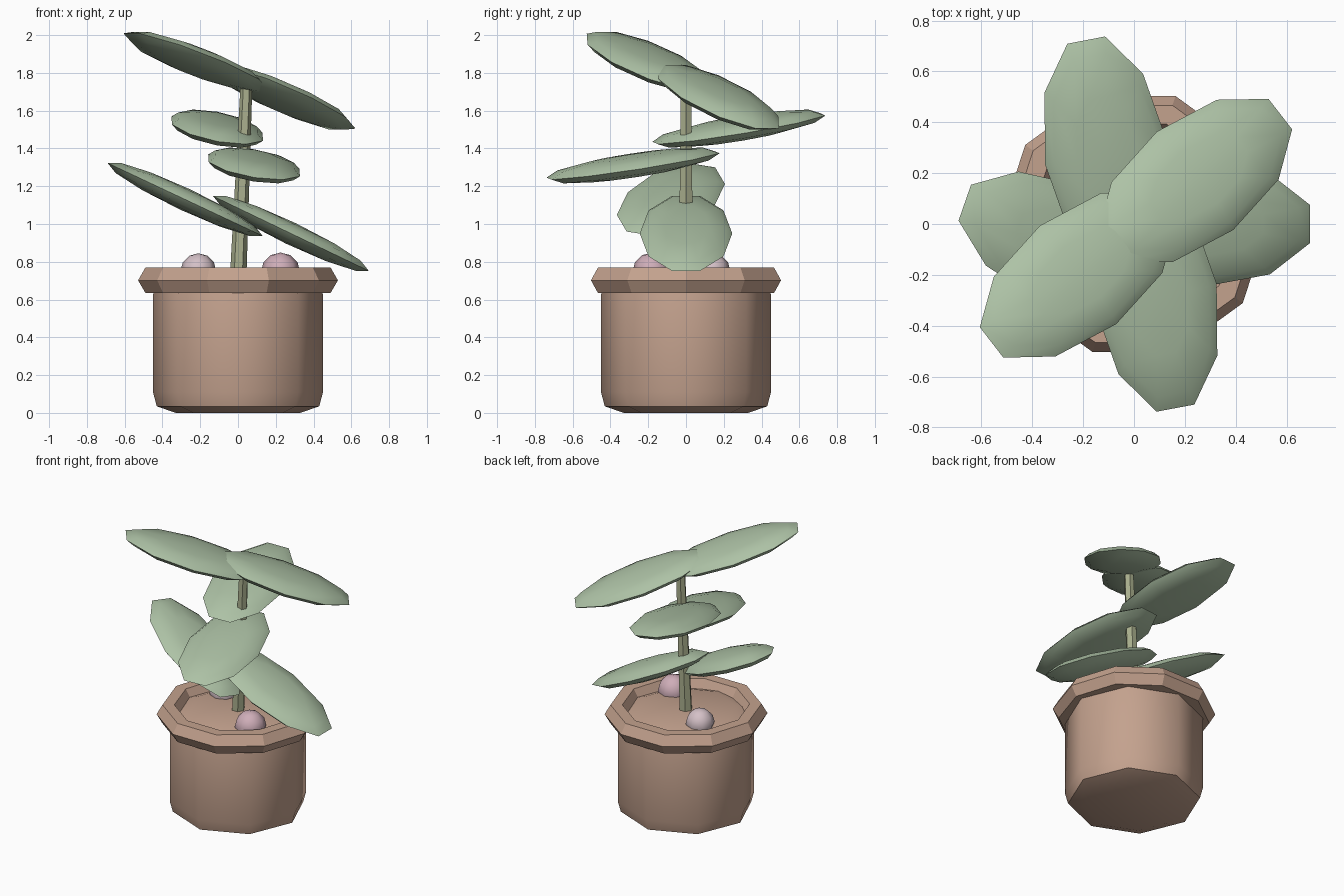
import bpy, bmesh
from math import sin, cos, pi, radians
from mathutils import Matrix, Vector

if "Cube" in bpy.data.objects:
    bpy.data.objects.remove(bpy.data.objects["Cube"])


def material(name, rgb):
    m = bpy.data.materials.new(name)
    m.diffuse_color = (*rgb, 1)
    m.use_nodes = True
    m.node_tree.nodes["Principled BSDF"].inputs["Base Color"].default_value = m.diffuse_color
    return m


CLAY = material("clay", (0.55, 0.36, 0.27))
LEAF = material("leaf_green", (0.42, 0.54, 0.38))
STEM = material("stem_green", (0.40, 0.43, 0.27))
PINK = material("pink_stone", (0.62, 0.42, 0.48))
PALE = material("pale_stone", (0.66, 0.53, 0.57))


def lathe(name, profile, sides, mat, matrix=Matrix(), phase=0, closed=False, sharp=180):
    """Revolve (radius, z) points; open profiles are capped, closed ones loop."""
    bm = bmesh.new()
    rings = []
    for r, z in profile:
        if r < 1e-5:
            rings.append([bm.verts.new((0, 0, z))] * sides)
        else:
            rings.append([bm.verts.new((r * cos(phase + 2 * pi * i / sides),
                                        r * sin(phase + 2 * pi * i / sides), z))
                          for i in range(sides)])
    pairs = list(zip(rings, rings[1:]))
    if closed:
        pairs.append((rings[-1], rings[0]))
    for a, b in pairs:
        for i in range(sides):
            j = (i + 1) % sides
            bm.faces.new(list(dict.fromkeys((a[i], a[j], b[j], b[i]))))
    if not closed:
        for ring in (rings[0], rings[-1]):
            if ring[0] is not ring[1]:
                bm.faces.new(ring)
    bm.transform(matrix)
    bmesh.ops.recalc_face_normals(bm, faces=bm.faces)
    me = bpy.data.meshes.new(name)
    bm.to_mesh(me)
    bm.free()
    me.materials.append(mat)
    me.shade_smooth()
    if sharp < 180:
        me.set_sharp_from_angle(angle=radians(sharp))
    ob = bpy.data.objects.new(name, me)
    bpy.context.collection.objects.link(ob)
    return ob


def ball(rings):
    """Half circle profile of a unit ball."""
    return [(sin(pi * i / rings), -cos(pi * i / rings)) for i in range(rings + 1)]


# Pot body with rounded bottom and top
lathe("pot_body", [(0.33, 0), (0.43, 0.035), (0.45, 0.11),
                   (0.45, 0.625), (0.43, 0.70), (0.33, 0.735)], 8, CLAY, sharp=50)

# Faceted rim: hexagonal section around ten sides
lathe("pot_rim", [(0.452 + 0.077 * cos(k * pi / 3), 0.702 + 0.077 * sin(k * pi / 3))
                  for k in range(6)], 10, CLAY, closed=True, sharp=30)

# Slightly leaning, tapering stem
lean = Matrix.Identity(4)
lean[0][2] = 0.043
lean[0][3] = -0.03
lathe("stem", [(0.044, 0.70), (0.031, 1.77)], 6, STEM, lean, sharp=30)

# Stones resting in the pot
for name, pos, r, mat in (("stone_front", (0.225, -0.18, 0.745), 0.104, PINK),
                          ("stone_back", (-0.21, 0.14, 0.75), 0.095, PALE)):
    lathe(name, ball(6), 8, mat, Matrix.Translation(pos) @ Matrix.Scale(r, 4))


# Leaves: flattened ten-sided balls lying in a plane with slopes dz/dx, dz/dy
def leaf(name, centre, yaw, sx, sy):
    up = Vector((-sx, -sy, 1)).normalized()
    along = Vector((cos(radians(yaw)), sin(radians(yaw)), 0))
    along.z = along.x * sx + along.y * sy
    along.normalize()
    side = up.cross(along)
    rot = Matrix((along, side, up)).transposed().to_4x4()
    m = Matrix.Translation(centre) @ rot @ Matrix.Diagonal((0.48, 0.245, 0.06, 1))
    lathe(name, ball(6), 10, LEAF, m, phase=pi / 10, sharp=60)


leaf("leaf_low_right", (0.28, 0, 0.95), 0, -0.48, 0)
leaf("leaf_low_left", (-0.28, -0.08, 1.13), 157, -0.47, 0)
leaf("leaf_mid_front", (0.085, -0.28, 1.31), -80, -0.10, 0.14)
leaf("leaf_mid_back", (-0.11, 0.28, 1.505), 100, -0.12, 0.15)
leaf("leaf_top_right", (0.24, 0.17, 1.67), 38, -0.31, -0.23)
leaf("leaf_top_left", (-0.22, -0.20, 1.86), 218, -0.28, -0.20)
